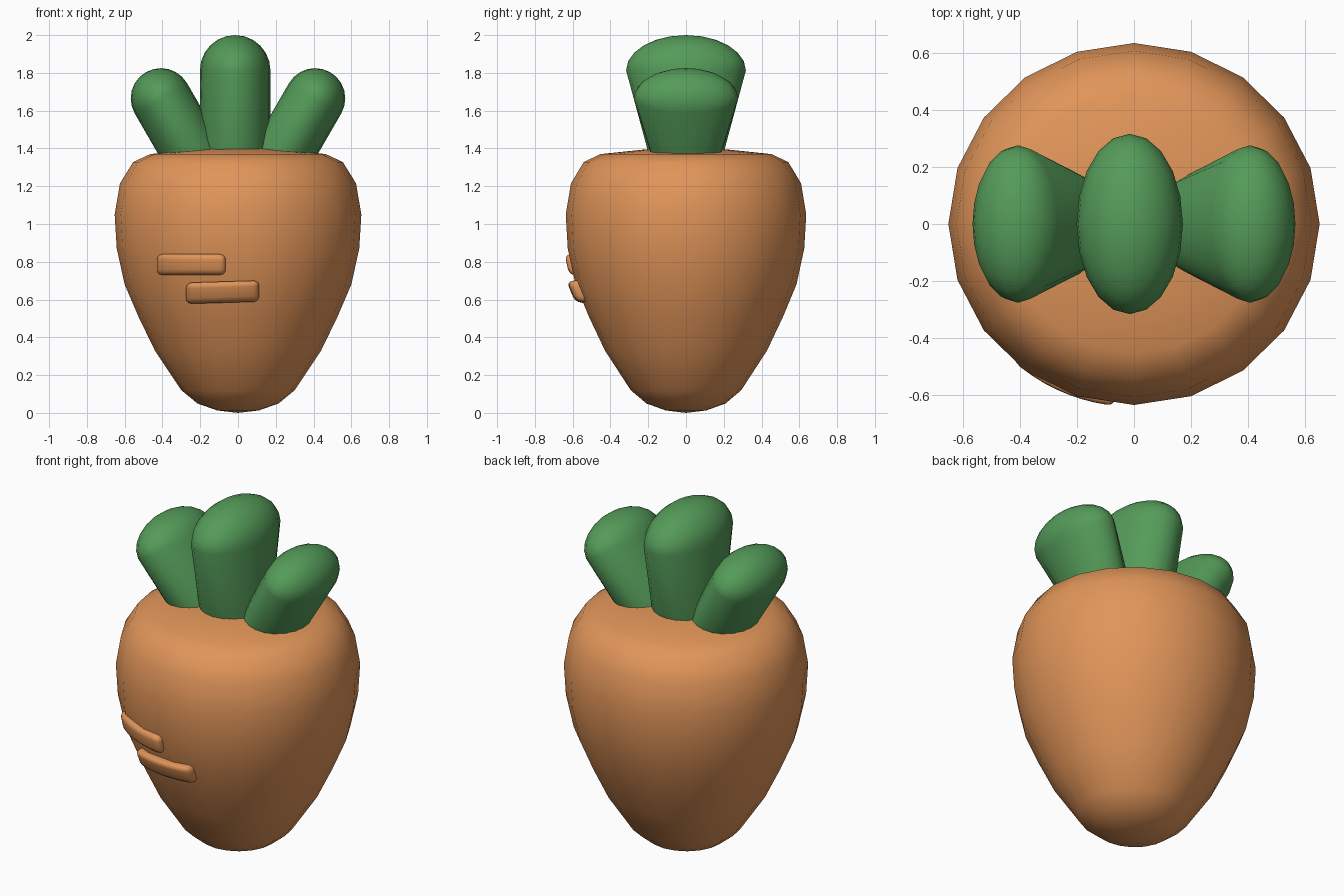
import bpy, bmesh, math
from mathutils import Matrix

if "Cube" in bpy.data.objects:
    bpy.data.objects.remove(bpy.data.objects["Cube"])

SIDES = 20
BODY = [(0.11, 0.013), (0.215, 0.05), (0.30, 0.12), (0.44, 0.33), (0.525, 0.505),
        (0.60, 0.68), (0.642, 0.87), (0.653, 1.05), (0.625, 1.215),
        (0.555, 1.328), (0.465, 1.37), (0.20, 1.397)]
YS = 0.975  # body is slightly shallower than wide


def material(name, color):
    m = bpy.data.materials.new(name)
    m.diffuse_color = color
    m.use_nodes = True
    m.node_tree.nodes["Principled BSDF"].inputs["Base Color"].default_value = m.diffuse_color
    return m


orange = material("orange", (0.75, 0.30, 0.10, 1))
green = material("green", (0.09, 0.33, 0.10, 1))


def finish(bm, name, mat, angle=50):
    bmesh.ops.recalc_face_normals(bm, faces=bm.faces)
    me = bpy.data.meshes.new(name)
    bm.to_mesh(me)
    bm.free()
    me.materials.append(mat)
    ob = bpy.data.objects.new(name, me)
    bpy.context.collection.objects.link(ob)
    bpy.ops.object.select_all(action='DESELECT')
    ob.select_set(True)
    bpy.context.view_layer.objects.active = ob
    bpy.ops.object.shade_smooth_by_angle(angle=math.radians(angle))
    return ob


def loft(rings, low, high):
    """Skin elliptical rings (rx, ry, z) and close both ends at a point."""
    bm = bmesh.new()
    loops = [[bm.verts.new((rx * math.cos(a), ry * math.sin(a), z))
              for a in (2 * math.pi * i / SIDES for i in range(SIDES))]
             for rx, ry, z in rings]
    for a, b in zip(loops, loops[1:]):
        for i in range(SIDES):
            j = (i + 1) % SIDES
            bm.faces.new((a[i], a[j], b[j], b[i]))
    for loop, z in ((loops[0], low), (loops[-1], high)):
        tip = bm.verts.new((0, 0, z))
        for i in range(SIDES):
            bm.faces.new((loop[i], loop[(i + 1) % SIDES], tip))
    return bm


# Root body
finish(loft([(r, r * YS, z) for r, z in BODY], 0, 1.40), "carrot_body", orange)


# Leaves: flared flat stalks with a rounded tip
def leaf(name, x, z, tilt, rx, ry, length):
    base_ry = ry - 0.27 * length
    rings = [(rx, base_ry, -length)]
    for k in range(6):
        a = math.radians(15 * k)
        rings.append((rx * math.cos(a), ry * math.cos(a), rx * math.sin(a)))
    bm = loft(rings, -length, rx)
    bm.transform(Matrix.Translation((x, 0, z)) @ Matrix.Rotation(math.radians(tilt), 4, 'Y'))
    finish(bm, name, green)


leaf("middle_leaf", -0.015, 1.813, 0, 0.187, 0.317, 0.52)
for side, label in ((-1, "left"), (1, "right")):
    leaf(label + "_leaf", side * 0.408, 1.665, side * 30, 0.16, 0.277, 0.42)


# Raised creases wrapped round the front of the body
def body_radius(z):
    for (r0, z0), (r1, z1) in zip(BODY, BODY[1:]):
        if z0 <= z <= z1:
            return r0 + (r1 - r0) * (z - z0) / (z1 - z0)


def crease(name, x0, x1, z0, z1, out, slant):
    bm = bmesh.new()
    bmesh.ops.create_cube(bm, size=1)
    bm.transform(Matrix.Translation(((x0 + x1) / 2, 0, (z0 + z1) / 2))
                 @ Matrix.Diagonal((x1 - x0, 0.12, z1 - z0, 1)))
    bmesh.ops.bevel(bm, geom=bm.edges[:], offset=0.03, segments=3, profile=0.5,
                    affect='EDGES')
    long_edges = [e for e in bm.edges if abs(e.verts[0].co.x - e.verts[1].co.x) > 0.2]
    bmesh.ops.subdivide_edges(bm, edges=long_edges, cuts=6)
    for v in bm.verts:
        x, y, z = v.co
        r = body_radius(z)
        v.co.y = -YS * math.sqrt(r * r - x * x) + y + 0.06 - out
        v.co.z += slant * (x - (x0 + x1) / 2)
    finish(bm, name, orange)


crease("upper_crease", -0.43, -0.065, 0.73, 0.84, 0.03, 0)
crease("lower_crease", -0.275, 0.112, 0.583, 0.695, 0.042, 0.03)
